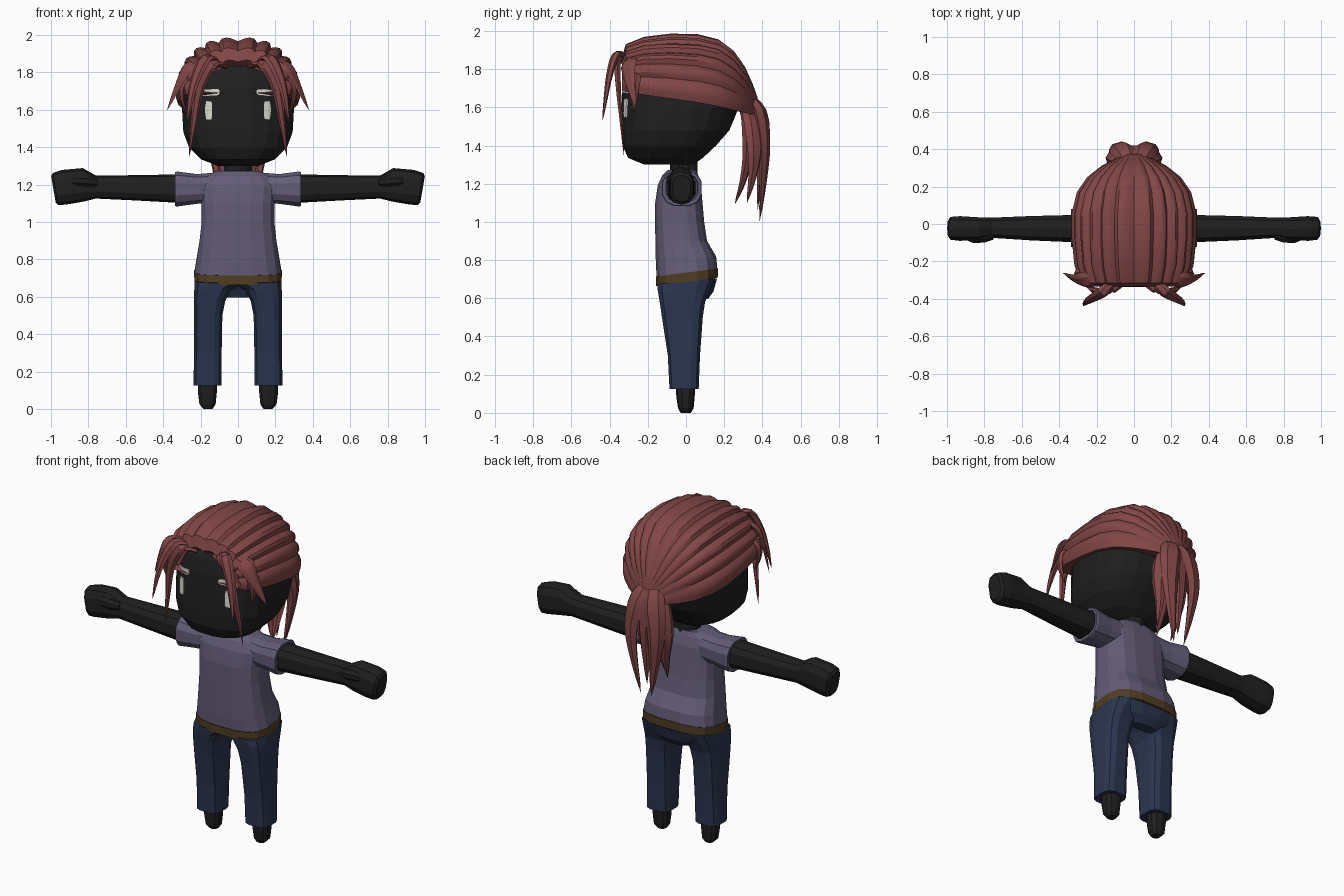
import bpy, bmesh, math
from mathutils import Vector
from mathutils.bvhtree import BVHTree


def material(name, rgb):
    m = bpy.data.materials.new(name)
    m.diffuse_color = (*rgb, 1)
    return m


SKIN = material("charcoal skin", (0.014, 0.014, 0.014))
HAIR = material("auburn hair", (0.225, 0.062, 0.062))
SHIRT = material("violet grey shirt", (0.125, 0.108, 0.185))
DENIM = material("navy denim", (0.024, 0.036, 0.078))
BELT = material("brown belt", (0.085, 0.048, 0.018))
WHITE = material("off white", (0.70, 0.70, 0.64))


def spow(v, e):
    return math.copysign(abs(v) ** e, v)


def ring(axis, pos, a0, a1, b0, b1, n=12, p=2.6, shear=0.0):
    """Rounded-box section across an axis; shear tilts it along its second direction."""
    pts = []
    for i in range(n):
        t = 2 * math.pi * (i + 0.5) / n
        a = (a0 + a1) / 2 + (a1 - a0) / 2 * spow(math.cos(t), 2 / p)
        db = (b1 - b0) / 2 * spow(math.sin(t), 2 / p)
        q, b = pos + shear * db, (b0 + b1) / 2 + db
        pts.append(Vector((a, b, q)) if axis == 'z' else Vector((q, a, b)))
    return pts


def loft(name, rings, mat, mirror=False, smooth=False):
    bm = bmesh.new()
    vs = [[bm.verts.new(p) for p in r] for r in rings]
    n = len(vs[0])
    for r, s in zip(vs, vs[1:]):
        for i in range(n):
            j = (i + 1) % n
            bm.faces.new((r[i], r[j], s[j], s[i]))
    bm.faces.new(vs[0][::-1])
    bm.faces.new(vs[-1])
    bmesh.ops.remove_doubles(bm, verts=bm.verts, dist=0.0004)
    bmesh.ops.recalc_face_normals(bm, faces=bm.faces)
    me = bpy.data.meshes.new(name)
    bm.to_mesh(me)
    bm.free()
    ob = bpy.data.objects.new(name, me)
    bpy.context.collection.objects.link(ob)
    me.materials.append(mat)
    if mirror:
        ob.modifiers.new("Mirror", 'MIRROR')
    if smooth:
        bpy.ops.object.select_all(action='DESELECT')
        ob.select_set(True)
        bpy.context.view_layer.objects.active = ob
        bpy.ops.object.shade_smooth_by_angle(angle=math.radians(32))
    return ob


def lock(name, path, width, thick, side, mirror=True):
    """Tapered hair lock: path points smoothed, widest in the middle, pointed tip."""
    pts = [Vector(p) for p in path]
    ext = [2 * pts[0] - pts[1]] + pts + [2 * pts[-1] - pts[-2]]
    fine = []
    for k in range(1, len(ext) - 2):
        a, b, c, d = ext[k - 1:k + 3]
        for s in range(3):
            t = s / 3
            fine.append(0.5 * (2 * b + (c - a) * t + (2 * a - 5 * b + 4 * c - d) * t * t
                               + (3 * b - a - 3 * c + d) * t ** 3))
    fine.append(pts[-1])
    rings, last = [], len(fine) - 1
    for i, c in enumerate(fine):
        u = i / last
        tan = (fine[min(i + 1, last)] - fine[max(i - 1, 0)]).normalized()
        nrm = tan.cross(Vector(side)).normalized()
        sd = nrm.cross(tan)
        f = (0.55 + 1.5 * u if u < 0.3 else (1 - u) / 0.7) if u < 0.3 else ((1 - u) / 0.7) ** 0.7
        f = max(f, 0.004)
        rings.append([c + sd * width * f * math.cos(k * math.pi / 3)
                      + nrm * thick * f * math.sin(k * math.pi / 3) for k in range(6)])
    return loft(name, rings, HAIR, mirror, True)


# Head and neck
HEAD = [(1.30, .11, -.22, .04), (1.335, .20, -.305, .09), (1.40, .265, -.335, .16),
        (1.48, .295, -.34, .23), (1.60, .302, -.34, .28), (1.72, .295, -.335, .285),
        (1.80, .262, -.318, .25), (1.86, .21, -.28, .19), (1.90, .12, -.2, .12)]
head = loft("head", [ring('z', z, -w, w, f, b, 20) for z, w, f, b in HEAD], SKIN)
loft("neck", [ring('z', z, -.08, .08, -.085, .06, 10, 2) for z in (1.22, 1.34)], SKIN)

# Eyes and brows: thin plates following the face
tree = BVHTree.FromPolygons([v.co for v in head.data.vertices],
                            [p.vertices for p in head.data.polygons])


def plate(name, cx, cz, hw, hh, tilt):
    def row(sx, sz, off):
        x, z = cx + sx * hw, cz + sz * hh + tilt * sx * hw
        y = tree.ray_cast(Vector((x, -1, z)), Vector((0, 1, 0)))[0].y
        return Vector((x, y + off, z))
    steps = [(-1, .55), (-.75, 1), (-.25, 1), (.25, 1), (.75, 1), (1, .55)]
    rings = [[row(s, h, -.008), row(s, -h, -.008), row(s, -h, .001), row(s, h, .001)]
             for s, h in steps]
    loft(name, rings, WHITE, True)


plate("brow", .15, 1.692, .052, .017, -.06)
plate("eye", .157, 1.597, .019, .05, 0)

# Shirt: body and sleeves
BODY = [(.735, .235, -.156, .166, .13), (.80, .224, -.16, .16, .12), (.90, .208, -.162, .112, 0),
        (1.0, .197, -.164, .097, 0), (1.1, .197, -.163, .088, 0), (1.19, .205, -.15, .08, 0),
        (1.245, .18, -.125, .065, 0), (1.272, .12, -.095, .055, 0)]
loft("shirt", [ring('z', z, -w, w, f, b, 16, 3, s) for z, w, f, b, s in BODY], SHIRT)
SLEEVE = [(.10, -.11, .065, 1.10, 1.268), (.22, -.118, .07, 1.095, 1.258),
          (.325, -.128, .085, 1.08, 1.272), (.336, -.125, .082, 1.083, 1.269),
          (.336, -.108, .065, 1.10, 1.256), (.31, -.10, .06, 1.11, 1.25)]
loft("sleeve", [ring('x', *r, 12, 2.6) for r in SLEEVE], SHIRT, True)

# Belt
loft("belt", [ring('z', z, -w, w, f, b, 16, 3, .13) for z, w, f, b in
              [(.685, .236, -.158, .168), (.735, .238, -.16, .17)]], BELT)

# Trousers: legs and seat
LEG = [(.125, .088, .24, -.088, .068), (.30, .086, .236, -.097, .075), (.50, .082, .236, -.128, .09),
       (.58, .066, .237, -.14, .102), (.635, .035, .236, -.15, .125), (.69, -.04, .235, -.155, .155)]
loft("trouser_leg", [ring('z', *r, 12, 3.4, .1 if r[0] > .65 else 0) for r in LEG], DENIM, True)
loft("trouser_seat", [ring('z', z, -w, w, f, b, 12, 2.6) for z, w, f, b in
                      [(.595, .075, .05, .115), (.635, .15, .03, .145), (.70, .215, -.02, .164)]], DENIM)

# Feet
FOOT = [(.0, .135, .185, -.028, .025), (.025, .118, .208, -.042, .04), (.08, .112, .215, -.05, .045),
        (.15, .108, .218, -.055, .05)]
loft("foot", [ring('z', *r, 10, 2.6) for r in FOOT], SKIN, True)

# Arms with mitten hands and thumbs
ARM = [(.28, -.102, .052, 1.10, 1.255, 0), (.55, -.09, .045, 1.115, 1.25, 0),
       (.76, -.076, .036, 1.125, 1.248, 0), (.83, -.09, .038, 1.108, 1.288, 0),
       (.93, -.092, .044, 1.093, 1.278, .12), (.975, -.086, .04, 1.09, 1.262, .17),
       (.987, -.07, .024, 1.105, 1.245, .17)]
loft("arm", [ring('x', *r[:5], 10, 2.8, r[5]) for r in ARM], SKIN, True)
loft("thumb", [ring('x', *r, 8, 2.2) for r in
               [(.75, -.085, -.03, 1.19, 1.235), (.80, -.102, -.03, 1.185, 1.25),
                (.86, -.104, -.04, 1.19, 1.252), (.89, -.09, -.05, 1.2, 1.24)]], SKIN, True)

# Swept-back hair: ribbed shell gathered at the tie
SHELL = [(-.295, .215, 1.835, 1.70), (-.335, .25, 1.865, 1.69), (-.315, .285, 1.93, 1.68),
         (-.22, .318, 1.968, 1.665), (-.08, .332, 1.985, 1.645), (.06, .332, 1.982, 1.625),
         (.17, .305, 1.955, 1.605), (.25, .25, 1.895, 1.585), (.31, .175, 1.81, 1.57),
         (.35, .10, 1.72, 1.56), (.375, .045, 1.65, 1.56)]
RIB = (.945, .99, 1.01, 1.0)
STRANDS = 6
half = [(math.pi / 2 * (i + j / 4) / STRANDS, RIB[j]) for i in range(STRANDS) for j in range(4)]
half.append((math.pi / 2, .96))
section = [(-t, s) for t, s in reversed(half)] + half[1:]
loft("hair_cap", [[Vector((w * s * spow(math.sin(t), .82), y,
                           base + (top - base) * s * abs(math.cos(t)) ** .82)) for t, s in section]
                  for y, w, top, base in SHELL], HAIR, False, True)

# Fringe locks framing the face
lock("fringe_long", [(.06, -.31, 1.83), (.14, -.355, 1.845), (.205, -.355, 1.72), (.235, -.34, 1.54),
                     (.262, -.325, 1.345)], .036, .02, (1, 0, .2))
lock("fringe_front", [(.11, -.31, 1.86), (.17, -.365, 1.875), (.225, -.40, 1.77), (.255, -.42, 1.65),
                      (.272, -.438, 1.525)], .036, .02, (1, .4, .2))
lock("fringe_side", [(.19, -.28, 1.85), (.265, -.30, 1.825), (.315, -.295, 1.74),
                     (.38, -.262, 1.595)], .052, .02, (.5, .8, .3))
lock("fringe_temple", [(.24, -.26, 1.80), (.295, -.275, 1.74), (.30, -.275, 1.66),
                       (.27, -.27, 1.57)], .04, .02, (.3, 1, .1))

# Ponytail
lock("tail_outer", [(.02, .32, 1.66), (.055, .385, 1.58), (.085, .41, 1.40), (.07, .405, 1.22),
                    (.035, .385, 1.0)], .066, .036, (1, -.3, 0))
lock("tail_side", [(.03, .30, 1.63), (.085, .345, 1.53), (.12, .36, 1.38), (.11, .35, 1.25),
                   (.10, .32, 1.10)], .055, .036, (.6, -1, 0))
lock("tail_inner", [(.02, .29, 1.62), (.04, .325, 1.52), (.06, .325, 1.36), (.055, .30, 1.22),
                    (.05, .255, 1.09)], .06, .036, (1, -.2, 0))
lock("tail_centre", [(0, .33, 1.66), (0, .385, 1.56), (0, .395, 1.38), (0, .385, 1.22),
                     (0, .375, 1.06)], .05, .032, (1, 0, 0), False)
